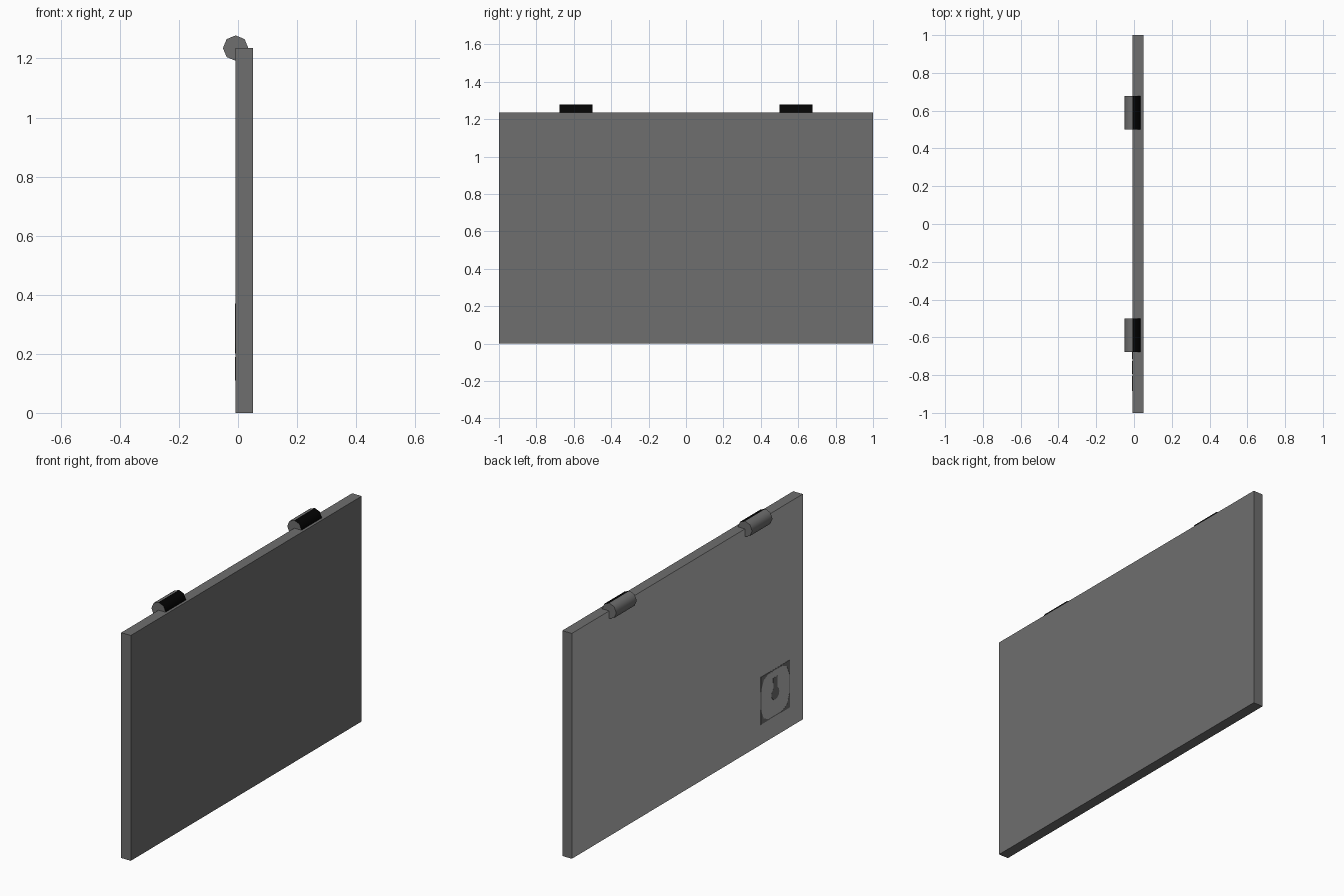
import bpy, bmesh, math
from mathutils import Matrix, Vector

if "Cube" in bpy.data.objects:
    bpy.data.objects.remove(bpy.data.objects["Cube"])


def material(name, v):
    m = bpy.data.materials.new(name)
    m.diffuse_color = (v, v, v, 1)
    m.use_nodes = True
    m.node_tree.nodes["Principled BSDF"].inputs["Base Color"].default_value = m.diffuse_color
    return m


GREY = material("mid grey", 0.157)
BLACK = material("near black", 0.001)
LIGHT = material("light grey", 0.47)

PANEL_X = -0.008   # back face of the panel
TOP = 1.235


def finish(bm, name, mats):
    me = bpy.data.meshes.new(name)
    bmesh.ops.recalc_face_normals(bm, faces=bm.faces)
    bm.to_mesh(me)
    bm.free()
    for m in mats:
        me.materials.append(m)
    ob = bpy.data.objects.new(name, me)
    bpy.context.collection.objects.link(ob)
    return ob


def box(name, lo, hi, mats):
    """Box whose back (-x) face takes the last material."""
    lo, hi = Vector(lo), Vector(hi)
    bm = bmesh.new()
    bmesh.ops.create_cube(bm, size=1, matrix=Matrix.Translation((lo + hi) / 2)
                          @ Matrix.Diagonal((*(hi - lo), 1)))
    bm.normal_update()
    for f in bm.faces:
        f.material_index = len(mats) - 1 if f.normal.x < -0.5 else 0
    return finish(bm, name, mats)


def plate(name, pts, x0, x1, mat):
    """Thin plate on the back face from a (y, z) outline."""
    bm = bmesh.new()
    f = bm.faces.new([bm.verts.new((x0, y, z)) for y, z in pts])
    r = bmesh.ops.extrude_face_region(bm, geom=[f])
    for v in r["geom"]:
        if isinstance(v, bmesh.types.BMVert):
            v.co.x = x1
    return finish(bm, name, [mat])


# door panel with a lighter back face
box("door_panel", (PANEL_X, -1, 0), (0.05, 1, TOP), [GREY, LIGHT])

# eight-sided hinge barrels, dark on the side over the panel
for side, label in ((-1, "front"), (1, "rear")):
    bm = bmesh.new()
    bmesh.ops.create_cone(
        bm, cap_ends=True, segments=8, radius1=0.043, radius2=0.043, depth=0.177,
        matrix=Matrix.Translation((PANEL_X, side * 0.588, TOP))
        @ Matrix.Rotation(math.pi / 2, 4, 'X'))
    bm.normal_update()
    for f in bm.faces:
        f.material_index = 1 if f.normal.x > 0.1 else 0
    ob = finish(bm, label + "_hinge", [GREY, BLACK])
    bpy.context.view_layer.objects.active = ob
    ob.select_set(True)
    bpy.ops.object.shade_smooth_by_angle(angle=math.radians(50))
    ob.select_set(False)

# lock plate with a thin darker rim on the back face
Y0, Y1, Z0, Z1 = -0.885, -0.635, 0.11, 0.37
box("lock_plate_rim", (PANEL_X - 0.0006, Y0, Z0), (PANEL_X + 0.003, Y1, Z1), [GREY])
box("lock_plate", (PANEL_X - 0.0012, Y0 + 0.007, Z0 + 0.007),
    (PANEL_X + 0.003, Y1 - 0.007, Z1 - 0.007), [LIGHT])

# darker corner ornaments
for i, (y, sy) in enumerate(((Y0, 1), (Y1, -1))):
    for j, (z, sz) in enumerate(((Z0, 1), (Z1, -1))):
        plate(f"plate_corner_{i}{j}", [(y, z), (y + sy * 0.08, z),
              (y + sy * 0.025, z + sz * 0.025), (y, z + sz * 0.08)],
              PANEL_X - 0.0018, PANEL_X + 0.003, GREY)

# keyhole: round below, narrow above
cy, cz, r = -0.76, 0.235, 0.034
pts = [(cy + r * math.cos(math.radians(a)), cz + r * math.sin(math.radians(a)))
       for a in range(120, 421, 30)]
pts += [(cy + 0.018, 0.325), (cy - 0.018, 0.325)]
plate("keyhole", pts, PANEL_X - 0.0018, PANEL_X + 0.003, GREY)
